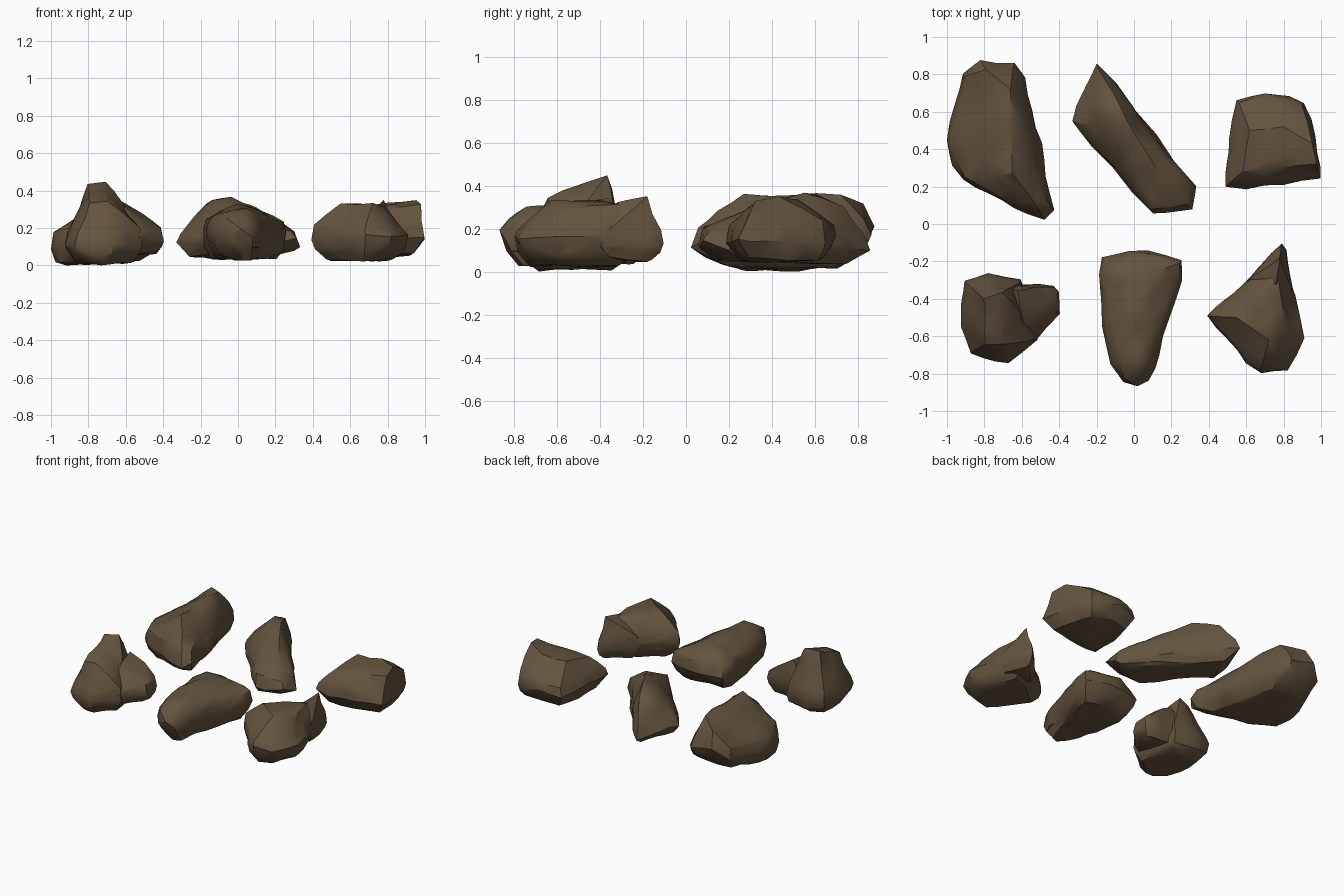
import bpy, bmesh, math, random
from mathutils import Vector, noise

if "Cube" in bpy.data.objects:
    bpy.data.objects.remove(bpy.data.objects["Cube"])

random.seed(7)
stone = bpy.data.materials.new("brown stone")
stone.diffuse_color = (0.127, 0.088, 0.049, 1)
stone.use_nodes = True
stone.node_tree.nodes["Principled BSDF"].inputs["Base Color"].default_value = stone.diffuse_color


def add_chunk(bm, outline, crest, z0, zm, foot=0.7):
    """Hull of a plan outline (widest at height zm), a raised crest and a smaller foot.
    An outline point may carry a third number, its own height offset."""
    n = len(outline)
    cx = sum(p[0] for p in outline) / n
    cy = sum(p[1] for p in outline) / n
    pts = [Vector(p) for p in crest]
    # rings: plan scale, height, height jitter
    for s, z, j in ((foot, z0, 0.012), (0.92, z0 + 0.045, 0.02),
                    (1.0, zm, 0.03), (0.93, zm + 0.06, 0.025)):
        for p in outline:
            x, y = p[:2]
            dz = p[2] if len(p) > 2 else 0
            pts.append(Vector((cx + (x - cx) * s, cy + (y - cy) * s,
                               max(0, z + dz + random.uniform(-j, j)))))
    part = bmesh.new()
    for p in pts:
        part.verts.new(p)
    res = bmesh.ops.convex_hull(part, input=part.verts[:])
    junk = [g for g in res["geom_interior"] + res["geom_unused"]
            if isinstance(g, bmesh.types.BMVert)]
    bmesh.ops.delete(part, geom=list(set(junk)), context='VERTS')
    # merge tiny facets, then split the big ones to chip them
    bmesh.ops.remove_doubles(part, verts=part.verts[:], dist=0.02)
    for limit in (0.16, 0.12):
        big = [e for e in part.edges if e.calc_length() > limit]
        bmesh.ops.subdivide_edges(part, edges=big, cuts=1)
        bmesh.ops.triangulate(part, faces=part.faces[:])
    part.normal_update()
    for v in part.verts:
        v.co += v.normal * noise.noise(v.co * 6) * 0.02
        v.co.z = max(v.co.z, 0)
        v.co.x = max(-1, min(1, v.co.x))
    bmesh.ops.recalc_face_normals(part, faces=part.faces[:])
    tmp = bpy.data.meshes.new("chunk")
    part.to_mesh(tmp)
    part.free()
    bm.from_mesh(tmp)
    bpy.data.meshes.remove(tmp)


def rock(name, *chunks):
    bm = bmesh.new()
    for c in chunks:
        add_chunk(bm, *c)
    me = bpy.data.meshes.new(name)
    bm.to_mesh(me)
    bm.free()
    me.materials.append(stone)
    ob = bpy.data.objects.new(name, me)
    bpy.context.collection.objects.link(ob)
    bpy.ops.object.select_all(action='DESELECT')
    ob.select_set(True)
    bpy.context.view_layer.objects.active = ob
    bpy.ops.object.shade_smooth_by_angle(angle=math.radians(32))


# Long boulder, back left, lowest at its left corner
rock("back_left_rock", (
    [(-.92, .81), (-.82, .87, .05), (-.64, .86, .05), (-.59, .78), (-.57, .6), (-.5, .43),
     (-.44, .08), (-.48, .03), (-.64, .08), (-.91, .24, -.02), (-.98, .31, -.06),
     (-1, .45, -.05), (-.96, .65)],
    [(-.79, .82, .31), (-.66, .72, .36), (-.7, .47, .36), (-.65, .27, .36), (-.55, .14, .29)],
    .035, .14, .7))

# Diagonal slab, back middle
rock("back_middle_rock", (
    [(-.33, .55), (-.31, .63), (-.23, .74), (-.2, .86, -.03), (-.09, .75), (.2, .36),
     (.32, .2), (.31, .08), (.18, .05), (.1, .05), (.07, .13), (-.28, .5)],
    [(-.24, .53, .26), (-.17, .67, .33), (-.13, .73, .3), (-.04, .55, .36),
     (-.1, .5, .35), (.1, .33, .31), (.2, .18, .24)],
    .06, .13, .75))

# Blocky rock, back right
rock("back_right_rock", (
    [(.49, .2), (.5, .45), (.55, .66), (.7, .7), (.83, .69), (.91, .65),
     (.97, .47), (1, .3), (1, .24), (.6, .19)],
    [(.98, .32, .33), (.95, .43, .345), (.8, .52, .335), (.62, .5, .32), (.58, .28, .29)],
    .06, .16, .78))

# Peaked rock with a shoulder, front left
rock("front_left_rock", (
    [(-.91, -.3), (-.78, -.265), (-.6, -.29), (-.54, -.5), (-.51, -.62), (-.62, -.69),
     (-.67, -.75), (-.74, -.74), (-.87, -.69), (-.93, -.55)],
    [(-.8, -.4, .43), (-.71, -.37, .44), (-.74, -.5, .4), (-.79, -.64, .33),
     (-.7, -.64, .34), (-.62, -.45, .34)],
    .02, .12), (
    [(-.75, -.3), (-.43, -.33), (-.4, -.36), (-.4, -.48), (-.49, -.54), (-.53, -.63), (-.72, -.6)],
    [(-.62, -.36, .34), (-.52, -.34, .28), (-.46, -.4, .24), (-.6, -.5, .32)],
    .07, .13))

# Tapered long rock, front middle
rock("front_middle_rock", (
    [(-.19, -.27), (-.17, -.18), (-.02, -.14), (.08, -.14), (.26, -.19), (.25, -.3),
     (.17, -.48), (.13, -.7), (.08, -.84), (.02, -.87), (-.06, -.85), (-.13, -.75), (-.17, -.55)],
    [(-.08, -.25, .3), (.13, -.25, .29), (0, -.5, .33), (.05, -.74, .3), (-.07, -.72, .28)],
    .045, .17, .75))

# Pointed rock, front right: wide body plus a narrow back spur
rock("front_right_rock", (
    [(.39, -.49), (.45, -.53), (.6, -.74), (.68, -.8), (.82, -.78), (.91, -.61),
     (.87, -.38), (.8, -.22), (.63, -.28), (.43, -.45)],
    [(.55, -.5, .33), (.65, -.38, .32), (.77, -.27, .32), (.8, -.45, .31),
     (.72, -.62, .33), (.84, -.58, .27)],
    .03, .14), (
    [(.6, -.31), (.74, -.16), (.79, -.11), (.81, -.14), (.87, -.4), (.65, -.45)],
    [(.78, -.18, .35), (.76, -.32, .33)],
    .05, .13))
